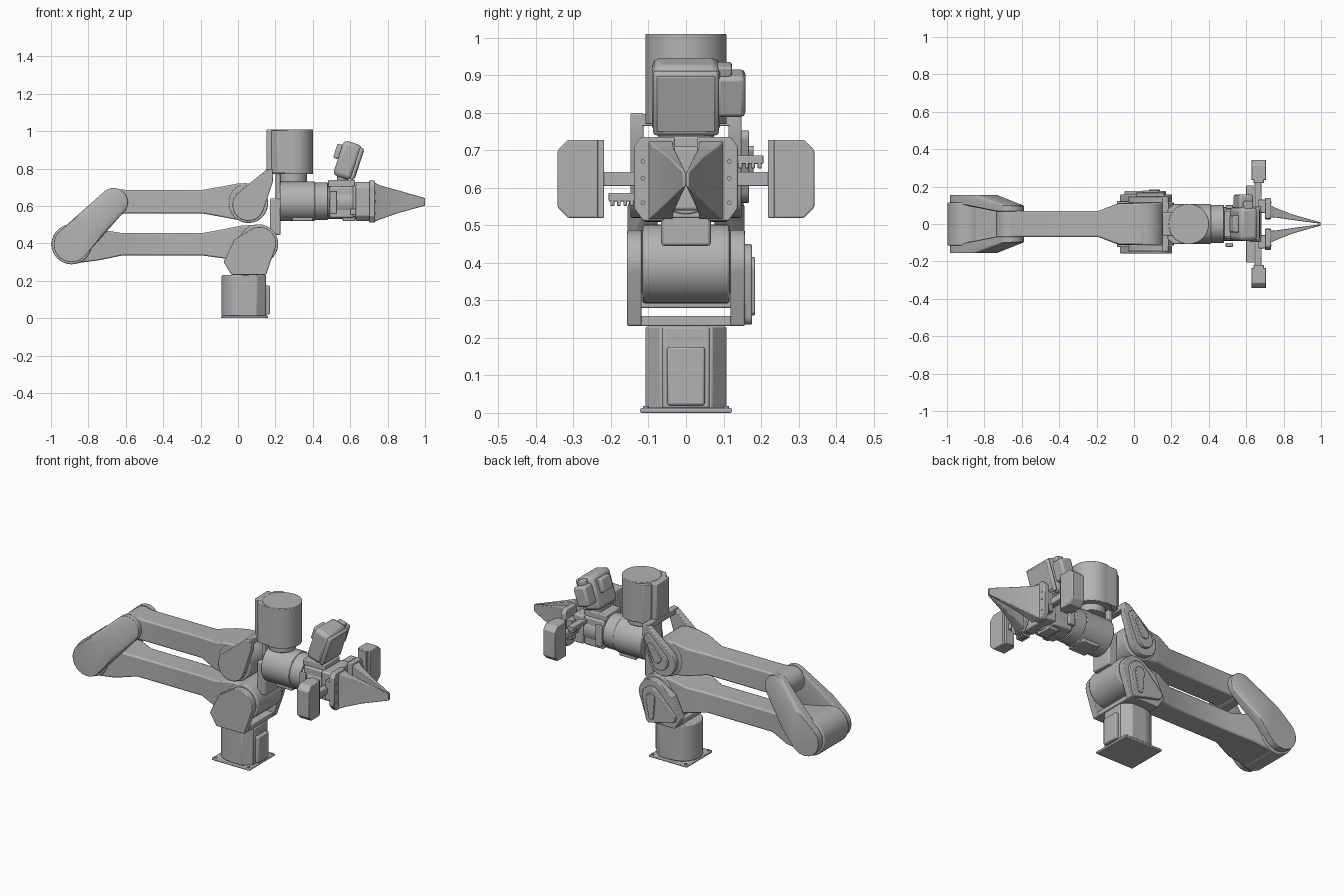
import bpy, bmesh, math
from mathutils import Vector, Matrix

if "Cube" in bpy.data.objects:
    bpy.data.objects.remove(bpy.data.objects["Cube"])

grey = bpy.data.materials.new("satin_grey")
grey.use_nodes = True
colour = (0.45, 0.45, 0.45, 1)
grey.diffuse_color = colour
grey.node_tree.nodes["Principled BSDF"].inputs["Base Color"].default_value = colour
parts = []


def finish(name, bm, bevel=0.0):
    bmesh.ops.recalc_face_normals(bm, faces=bm.faces)
    me = bpy.data.meshes.new(name)
    bm.to_mesh(me)
    bm.free()
    me.materials.append(grey)
    ob = bpy.data.objects.new(name, me)
    bpy.context.collection.objects.link(ob)
    if bevel:
        m = ob.modifiers.new("Bevel", "BEVEL")
        m.width, m.segments, m.limit_method = bevel, 2, "ANGLE"
        m.angle_limit = math.radians(35)
    parts.append(ob)
    return ob


def box(name, x, y, z, bevel=0.006):
    """Box from three (low, high) ranges."""
    bm = bmesh.new()
    bmesh.ops.create_cube(bm, size=1)
    for v in bm.verts:
        v.co = [(a + b) / 2 + (b - a) * c for (a, b), c in zip((x, y, z), v.co)]
    return finish(name, bm, bevel)


def cyl(name, centre, r, length, axis, bevel=0.006, seg=48):
    bm = bmesh.new()
    bmesh.ops.create_cone(bm, cap_ends=True, segments=seg, radius1=r, radius2=r, depth=length)
    q = Vector((0, 0, 1)).rotation_difference(Vector(axis)).to_matrix().to_4x4()
    bmesh.ops.transform(bm, matrix=Matrix.Translation(centre) @ q, verts=bm.verts)
    return finish(name, bm, bevel)


def hull(name, points, bevel=0.0):
    bm = bmesh.new()
    for p in points:
        bm.verts.new(p)
    out = bmesh.ops.convex_hull(bm, input=bm.verts)
    junk = {e for k in ("geom_interior", "geom_unused") for e in out[k]
            if isinstance(e, bmesh.types.BMVert) and e.is_valid}
    bmesh.ops.delete(bm, geom=list(junk), context="VERTS")
    bmesh.ops.dissolve_limit(bm, angle_limit=0.01, verts=bm.verts, edges=bm.edges)
    return finish(name, bm, bevel)


def disc(x, z, r, y0, y1, n=40):
    """Points of a disc facing y."""
    return [(x + r * math.cos(2 * math.pi * i / n), y, z + r * math.sin(2 * math.pi * i / n))
            for i in range(n) for y in (y0, y1)]


def slab(pts, y0, y1):
    return [(x, y, z) for x, z in pts for y in (y0, y1)]


def loft(name, sections, bevel=0.0):
    """Rectangles along x: (x, y0, y1, z0, z1)."""
    bm = bmesh.new()
    rings = [[bm.verts.new(p) for p in ((x, a, c), (x, b, c), (x, b, d), (x, a, d))]
             for x, a, b, c, d in sections]
    for r, s in zip(rings, rings[1:]):
        for i in range(4):
            bm.faces.new((r[i], r[i - 1], s[i - 1], s[i]))
    bm.faces.new(rings[0])
    bm.faces.new(rings[-1])
    return finish(name, bm, bevel)


X, Y, Z = (1, 0, 0), (0, 1, 0), (0, 0, 1)
SIDES = ((1, "left"), (-1, "right"))

# Base: bolted plate, round motor housing, flat front with cover
box("base_plate", (-0.09, 0.16), (-0.122, 0.122), (0, 0.013), 0.004)
cyl("base_motor", (0.02, 0, 0.121), 0.108, 0.218, Z)
box("base_motor_front", (0.03, 0.15), (-0.063, 0.063), (0.012, 0.23))
loft("base_motor_shoulder", [(0.02, -0.108, 0.108, 0.012, 0.23), (0.10, -0.108, 0.108, 0.012, 0.23),
                             (0.146, -0.07, 0.07, 0.012, 0.23)], 0.004)
box("base_cover", (0.14, 0.17), (-0.05, 0.05), (0.02, 0.176))
for sx in (-0.075, 0.145):
    for sy in (-0.107, 0.107):
        cyl("base_bolt", (sx, sy, 0.015), 0.008, 0.006, Z, 0, 12)

# Shoulder fork
SHOULDER = [(-0.077, 0.30), (-0.035, 0.232), (0.15, 0.232), (-0.02, 0.42)]
box("shoulder_floor", (-0.035, 0.15), (-0.157, 0.157), (0.232, 0.258), 0.003)
box("shoulder_bar", (-0.04, -0.01), (-0.15, 0.15), (0.28, 0.32), 0.004)
for s, side in SIDES:
    hull("shoulder_plate_" + side, slab(SHOULDER, s * 0.118, s * 0.157)
         + disc(0.115, 0.40, 0.088, s * 0.118, s * 0.157), 0.004)
hull("shoulder_cover", disc(0.115, 0.395, 0.055, 0.155, 0.176) + disc(0.12, 0.26, 0.025, 0.155, 0.176)
     + disc(-0.02, 0.30, 0.03, 0.155, 0.176), 0.004)
hull("shoulder_cover_rib", disc(0.11, 0.385, 0.03, 0.17, 0.184) + disc(0.105, 0.275, 0.015, 0.17, 0.184), 0.003)

# Lower arm link
cyl("shoulder_joint", (0.11, 0, 0.397), 0.105, 0.232, Y)
cyl("elbow_joint", (-0.89, 0, 0.395), 0.107, 0.232, Y)
loft("lower_link", [(-0.89, -0.112, 0.112, 0.29, 0.50), (-0.74, -0.108, 0.108, 0.31, 0.475),
                    (-0.62, -0.07, 0.07, 0.335, 0.455), (-0.19, -0.07, 0.07, 0.335, 0.455),
                    (-0.08, -0.112, 0.112, 0.32, 0.475), (0.02, -0.112, 0.112, 0.30, 0.495),
                    (0.11, -0.112, 0.112, 0.293, 0.50)], 0.008)

# Upper arm link
cyl("upper_joint_rear", (-0.665, 0, 0.62), 0.072, 0.15, Y)
cyl("upper_joint_front", (0.055, 0, 0.615), 0.106, 0.225, Y)
loft("upper_link", [(-0.665, -0.07, 0.07, 0.552, 0.692), (-0.60, -0.07, 0.07, 0.56, 0.686),
                    (-0.19, -0.07, 0.07, 0.56, 0.686), (-0.08, -0.11, 0.11, 0.54, 0.705),
                    (0.0, -0.11, 0.11, 0.525, 0.72), (0.05, -0.11, 0.11, 0.51, 0.722)], 0.008)

# Elbow side plates joining the two links
for s, side in SIDES:
    hull("elbow_plate_" + side, disc(-0.89, 0.395, 0.095, s * 0.116, s * 0.156)
         + disc(-0.82, 0.465, 0.085, s * 0.13, s * 0.156)
         + disc(-0.665, 0.62, 0.076, s * 0.068, s * 0.098), 0.004)
    cyl("elbow_cap_" + side, (-0.665, s * 0.098, 0.62), 0.055, 0.008, Y, 0.002)

# Wrist fork and its cross bars
FORK = [(0.125, 0.75), (0.147, 0.79), (0.185, 0.80), (0.188, 0.735)]
for s, side in SIDES:
    hull("wrist_fork_" + side, slab(FORK, s * 0.113, s * 0.148)
         + disc(0.055, 0.605, 0.085, s * 0.113, s * 0.148), 0.004)
hull("wrist_cover", disc(0.06, 0.61, 0.05, 0.146, 0.168) + disc(0.145, 0.735, 0.018, 0.146, 0.168), 0.003)
hull("wrist_cover_rib", disc(0.07, 0.63, 0.025, 0.16, 0.18) + disc(0.12, 0.70, 0.012, 0.16, 0.18), 0.003)
box("wrist_fork_bar", (0.15, 0.187), (-0.145, 0.145), (0.765, 0.797), 0.003)
box("wrist_back_plate", (0.2, 0.228), (-0.062, 0.062), (0.455, 0.80), 0.004)
box("wrist_lower_block", (0.17, 0.228), (-0.066, 0.066), (0.445, 0.64), 0.008)

# Upright wrist motor
cyl("wrist_motor", (0.293, 0, 0.89), 0.108, 0.24, Z, 0.003)
box("wrist_motor_rear", (0.152, 0.29), (-0.062, 0.062), (0.77, 1.008))
loft("wrist_motor_sides", [(0.18, -0.08, 0.08, 0.775, 1.005), (0.21, -0.107, 0.107, 0.775, 1.005),
                           (0.29, -0.107, 0.107, 0.775, 1.005)], 0.003)
cyl("wrist_motor_neck", (0.293, 0, 0.755), 0.075, 0.05, Z, 0.003)

# Roll motor lying along x
cyl("roll_motor", (0.318, 0, 0.625), 0.106, 0.186, X, 0.004)
cyl("roll_motor_sleeve", (0.445, 0, 0.625), 0.101, 0.07, X, 0.003)
box("roll_motor_foot", (0.29, 0.40), (-0.06, 0.06), (0.519, 0.60), 0.004)

# Gripper body
cyl("gripper_body", (0.55, 0, 0.62), 0.09, 0.16, X, 0.004)
box("gripper_housing", (0.49, 0.62), (-0.08, 0.08), (0.535, 0.705), 0.01)
for s, side in SIDES:
    box("gripper_clamp_" + side, (0.49, 0.53), (s * 0.102 - 0.02, s * 0.102 + 0.0), (0.56, 0.68), 0.004)
box("gripper_lower_rib", (0.56, 0.625), (-0.05, 0.05), (0.52, 0.55), 0.004)
box("gripper_head", (0.615, 0.68), (-0.095, 0.095), (0.54, 0.71), 0.008)
box("camera_mount", (0.48, 0.625), (-0.07, 0.07), (0.70, 0.738), 0.005)

# Cross bar, toothed racks and side paddles
box("cross_bar", (0.645, 0.682), (-0.24, 0.24), (0.605, 0.642), 0.003)
for s, side in SIDES:
    zc = 0.622 + s * 0.05
    box("rack_" + side, (0.60, 0.64), tuple(sorted((s * 0.06, s * 0.206))), (zc - 0.008, zc + 0.014), 0.002)
    for i in range(4):
        y = s * (0.145 + i * 0.017)
        box("rack_tooth_" + side, (0.60, 0.64), (y - 0.005, y + 0.005), (zc - 0.02, zc - 0.005), 0.002)
    ring = [(0.235, 0.52), (0.315, 0.52), (0.342, 0.548), (0.342, 0.70), (0.315, 0.728), (0.235, 0.728)]
    hull("paddle_" + side, [(x, s * y, z) for y, z in ring for x in (0.628, 0.706)], 0.004)
    box("paddle_back_" + side, (0.64, 0.695), tuple(sorted((s * 0.218, s * 0.24))), (0.52, 0.728), 0.003)

# Fingers on their chamfered carriers
for s, side in SIDES:
    ring = [(0.025, 0.565), (0.06, 0.512), (0.115, 0.512), (0.138, 0.545), (0.138, 0.71), (0.12, 0.735),
            (0.03, 0.735)]
    hull("finger_carrier_" + side, [(x, s * y, z) for y, z in ring for x in (0.70, 0.732)], 0.004)
    box("finger_slide_" + side, (0.665, 0.71), tuple(sorted((s * 0.06, s * 0.13))), (0.565, 0.68), 0.003)
    for z in (0.56, 0.625, 0.67):
        cyl("carrier_screw_" + side, (0.733, s * 0.115, z), 0.006, 0.006, X, 0, 12)
    loft("finger_" + side, [(0.73, s * 0.035, s * 0.10, 0.515, 0.725), (0.76, s * 0.034, s * 0.085, 0.528, 0.71),
                            (0.85, s * 0.021, s * 0.05, 0.56, 0.685), (1.0, s * 0.001, s * 0.008, 0.602, 0.642)],
         0.003)

# Tilted camera: housing, front rim, lens face, side pod
cam = [box("camera_housing", (-0.058, 0.045), (-0.09, 0.09), (-0.098, 0.098), 0.022),
       box("camera_rim", (0.035, 0.058), (-0.088, 0.088), (-0.092, 0.088), 0.01),
       box("camera_lens", (0.05, 0.061), (-0.078, 0.078), (-0.080, 0.077), 0.004),
       box("camera_back", (-0.085, -0.05), (-0.045, 0.045), (-0.01, 0.07), 0.008),
       box("camera_side_pod", (-0.05, 0.03), (0.08, 0.158), (-0.05, 0.065), 0.012),
       box("camera_side_tab", (-0.03, 0.02), (0.07, 0.122), (0.06, 0.09), 0.006)]
for ob in cam:
    ob.data.transform(Matrix.Translation((0.592, 0, 0.842)) @ Matrix.Rotation(math.radians(18), 4, "Y"))
box("camera_bracket", (0.53, 0.59), (-0.05, 0.05), (0.73, 0.78), 0.004)

# Smooth the round faces, keep hard edges sharp
for ob in bpy.context.selected_objects:
    ob.select_set(False)
for ob in parts:
    ob.select_set(True)
bpy.context.view_layer.objects.active = parts[0]
bpy.ops.object.shade_smooth_by_angle(angle=math.radians(32))
